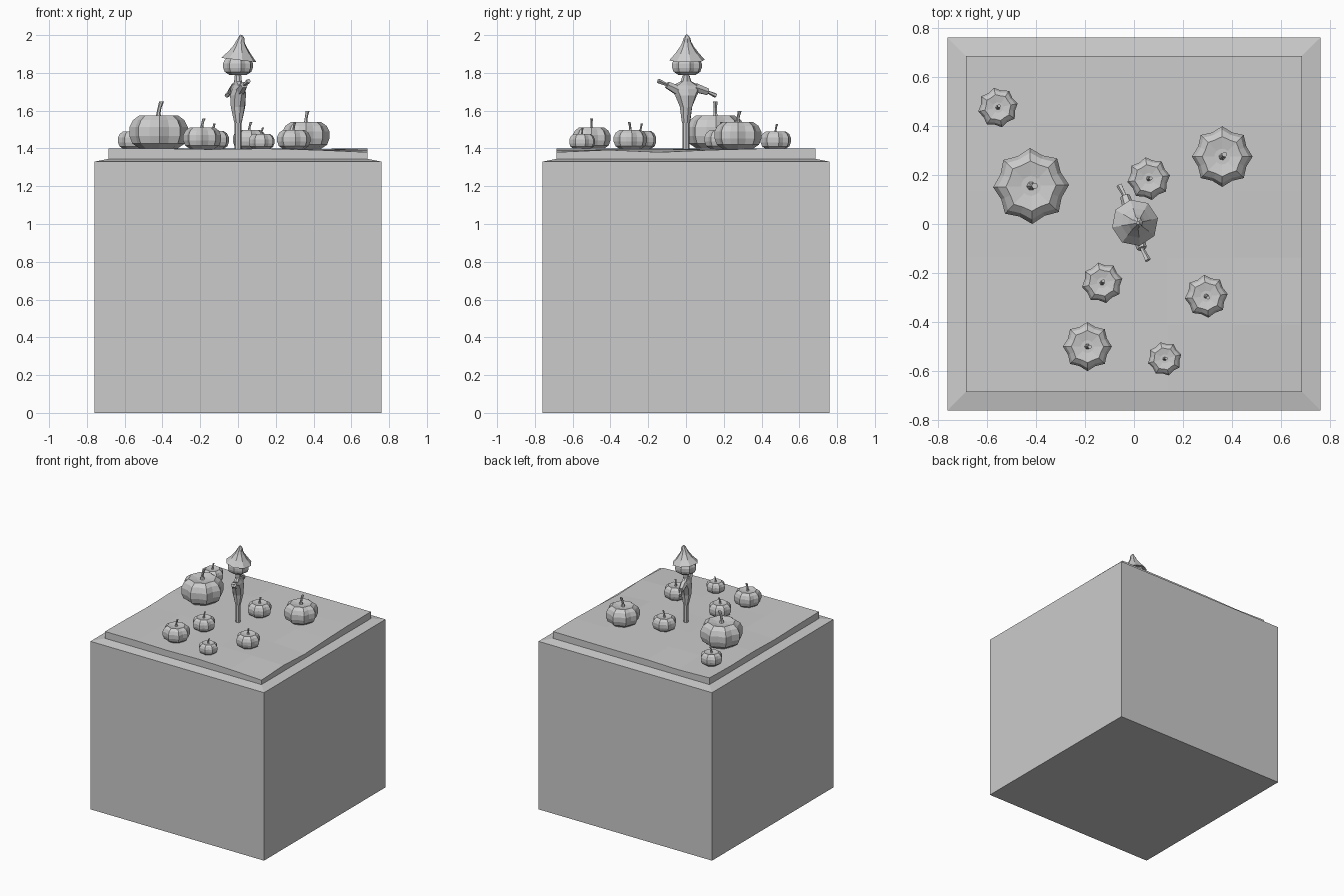
import bpy, bmesh, math, random
from mathutils import Vector, Matrix

if "Cube" in bpy.data.objects:
    bpy.data.objects.remove(bpy.data.objects["Cube"])

random.seed(4)


def finish(name, bm):
    bmesh.ops.recalc_face_normals(bm, faces=bm.faces)
    me = bpy.data.meshes.new(name)
    bm.to_mesh(me)
    bm.free()
    ob = bpy.data.objects.new(name, me)
    bpy.context.collection.objects.link(ob)
    return ob


def loft(bm, rings, M=Matrix()):
    """Bridge equal-length rings of points, cap both ends."""
    vs = [[bm.verts.new(M @ Vector(p)) for p in r] for r in rings]
    n = len(vs[0])
    for a, b in zip(vs, vs[1:]):
        for i in range(n):
            bm.faces.new((a[i], a[(i + 1) % n], b[(i + 1) % n], b[i]))
    bm.faces.new(vs[0][::-1])
    bm.faces.new(vs[-1])


def ring(rx, ry, z, n=8, cx=0, cy=0, groove=1.0, turn=0):
    pts = []
    for i in range(n):
        a = 2 * math.pi * i / n + turn
        k = groove if i % 2 else 1
        pts.append((cx + rx * k * math.cos(a), cy + ry * k * math.sin(a), z))
    return pts


def limb(bm, p, q, r0, r1, n=6):
    p, q = Vector(p), Vector(q)
    M = Matrix.Translation(p) @ (q - p).to_track_quat('Z', 'Y').to_matrix().to_4x4()
    loft(bm, [ring(r0, r0, 0, n), ring(r1, r1, (q - p).length, n)], M)


# Ribbed pumpkin: (radius, height, groove depth) in units of its radius
BODY = [(.6, 0, .94), (.9, .2, .88), (1, .46, .86), (1, .76, .86),
        (.88, 1.0, .87), (.66, 1.16, .9), (.26, 1.09, 1)]
STEM = [(.13, 1.05, 0), (.07, 1.22, .01), (.065, 1.42, -.03), (.085, 1.64, -.1)]


def pumpkin(name, x, y, z, r, turn, stem=True, squash=1):
    bm = bmesh.new()
    M = Matrix.Translation((x, y, z)) @ Matrix.Rotation(turn, 4, 'Z') @ Matrix.Diagonal((r, r, r * squash, 1))
    loft(bm, [ring(k, k, h, 16, groove=g) for k, h, g in BODY], M)
    if stem:
        loft(bm, [ring(k, k, h, 6, cx=c) for k, h, c in STEM], M)
    return finish(name, bm)


# Base block with sloped rim
bm = bmesh.new()
loft(bm, [[(sx * s, sy * s, z) for sx, sy in ((-1, -1), (1, -1), (1, 1), (-1, 1))]
          for s, z in ((.76, 0), (.76, 1.33), (.685, 1.345))])
finish("base_block", bm)

# Uneven soil slab
bm = bmesh.new()
bmesh.ops.create_grid(bm, x_segments=5, y_segments=5, size=.685)
DIPS = {(5, 0): -.02, (4, 0): -.008, (5, 1): -.008, (5, 2): -.02, (5, 3): -.008,
        (0, 2): -.01, (1, 5): -.01, (2, 0): -.005, (0, 4): -.008}
for v in bm.verts:
    key = (round((v.co.x + .685) / .274), round((v.co.y + .685) / .274))
    v.co.z = 1.4 + DIPS.get(key, -.004 * random.random())
res = bmesh.ops.extrude_face_region(bm, geom=bm.faces[:])
for v in [g for g in res["geom"] if isinstance(g, bmesh.types.BMVert)]:
    v.co.z = 1.34
finish("soil", bm)

# Pumpkin patch
PATCH = [(-.42, .155, .155, .03), (-.555, .475, .082, .2), (.36, .275, .124, 0),
         (.06, .185, .088, .15), (-.13, -.24, .084, .2), (.295, -.295, .088, .1),
         (-.19, -.5, .1, 0), (.125, -.55, .07, .25)]
for i, (x, y, r, t) in enumerate(PATCH):
    pumpkin(f"pumpkin_{i + 1}", x, y, 1.395, r, t + math.pi / 4 * random.randint(3, 5))

# Scarecrow, built with arms along local x, then turned
TURN = Matrix.Rotation(math.radians(108), 4, 'Z')

bm = bmesh.new()
loft(bm, [ring(.019, .019, 1.37), ring(.016, .016, 1.82)])
finish("scarecrow_pole", bm)

bm = bmesh.new()
SHIRT = [(.022, .02, 1.535), (.025, .024, 1.55), (.034, .04, 1.62), (.06, .044, 1.68),
         (.082, .032, 1.715), (.075, .022, 1.732), (.03, .02, 1.755), (.02, .02, 1.785)]
loft(bm, [ring(a, b, z) for a, b, z in SHIRT], TURN)
finish("scarecrow_shirt", bm)

bm = bmesh.new()
for start, mid, end in (((-.05, 0, 1.71), (-.105, 0, 1.737), (-.158, -.008, 1.757)),
                        ((.05, 0, 1.722), (.12, 0, 1.70), (.168, .008, 1.68))):
    limb(bm, start, mid, .027, .02)
    limb(bm, mid, end, .008, .013, 5)
bm.transform(TURN)
finish("scarecrow_arms", bm)

pumpkin("scarecrow_head", 0, .005, 1.79, .08, .2, False)

# Pointed hat, slightly tilted
bm = bmesh.new()
HAT = [(.07, -.004, 0), (.096, -.008, 0), (.062, .03, 0), (.036, .065, -.002),
       (.024, .088, -.004), (.018, .108, 0), (.006, .126, -.004)]
loft(bm, [ring(r, r, z, 8, cx=c) for r, z, c in HAT],
     Matrix.Translation((.005, .005, 1.876)) @ Matrix.Rotation(math.radians(7), 4, 'Y')
     @ Matrix.Rotation(.2, 4, 'Z'))
finish("scarecrow_hat", bm)
